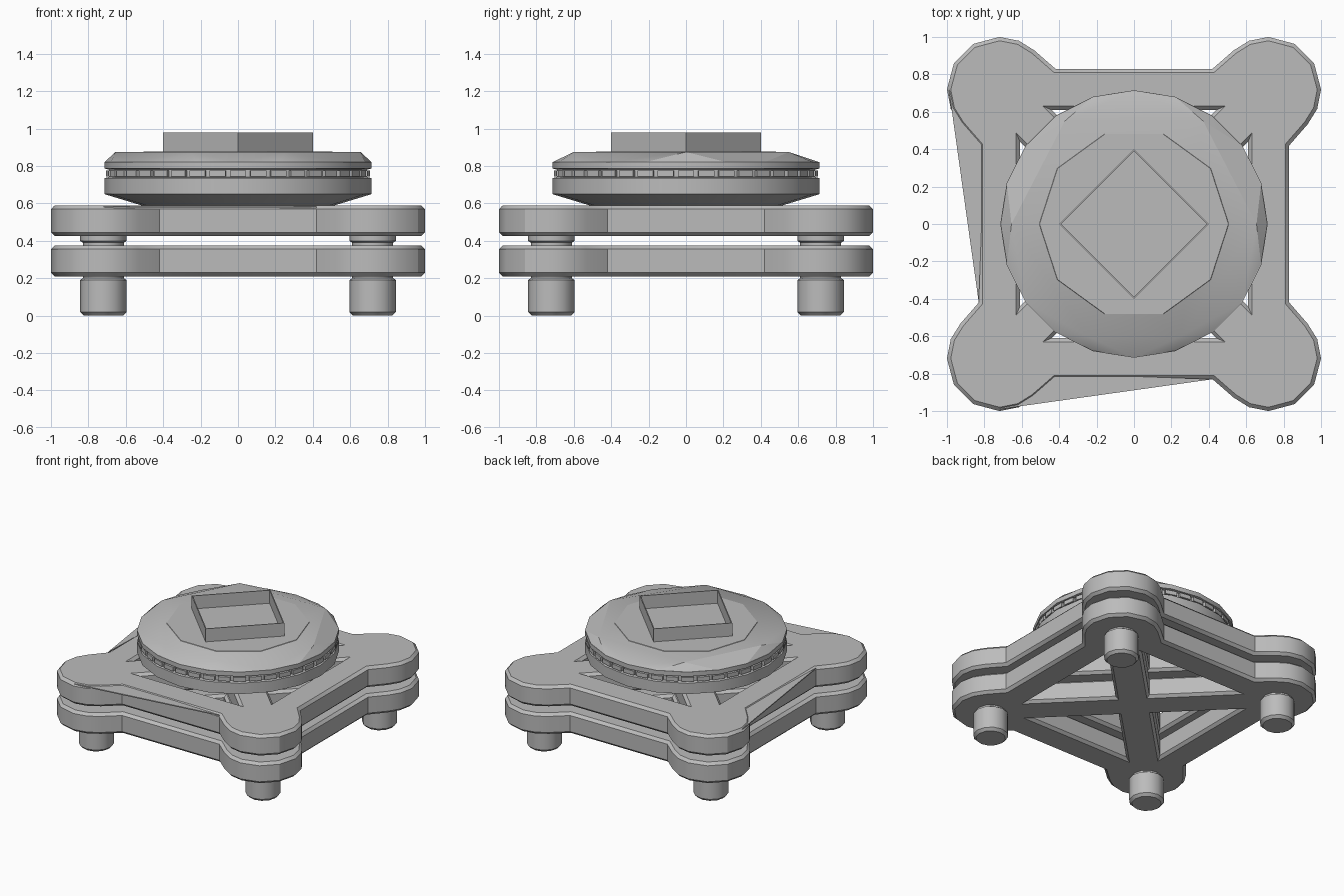
import bpy, bmesh, math
from mathutils import Vector

if "Cube" in bpy.data.objects:
    bpy.data.objects.remove(bpy.data.objects["Cube"], do_unlink=True)

grey = bpy.data.materials.new("plain grey")
grey.use_nodes = True
grey.diffuse_color = (0.5, 0.5, 0.5, 1)
grey.node_tree.nodes["Principled BSDF"].inputs["Base Color"].default_value = (0.5, 0.5, 0.5, 1)


def finish(obj, angle=30):
    bpy.ops.object.select_all(action='DESELECT')
    obj.select_set(True)
    bpy.context.view_layer.objects.active = obj
    obj.data.materials.clear()
    obj.data.materials.append(grey)
    bpy.ops.object.shade_smooth_by_angle(angle=math.radians(angle))
    return obj


def from_bmesh(name, bm, angle=30):
    bmesh.ops.recalc_face_normals(bm, faces=bm.faces)
    mesh = bpy.data.meshes.new(name)
    bm.to_mesh(mesh)
    bm.free()
    obj = bpy.data.objects.new(name, mesh)
    bpy.context.collection.objects.link(obj)
    return finish(obj, angle)


def ring(radius, z, sides, centre=(0, 0)):
    return [Vector((centre[0] + radius * math.cos(a), centre[1] + radius * math.sin(a), z))
            for a in (math.tau * i / sides for i in range(sides))]


def lathe(name, profile, sides, centre=(0, 0), angle=30):
    """Closed turned solid from (radius, height) pairs."""
    bm = bmesh.new()
    loops = [[bm.verts.new(p) for p in ring(r, z, sides, centre)] for r, z in profile]
    for low, high in zip(loops, loops[1:]):
        for i in range(sides):
            j = (i + 1) % sides
            bm.faces.new((low[i], low[j], high[j], high[i]))
    bm.faces.new(loops[0])
    bm.faces.new(loops[-1])
    return from_bmesh(name, bm, angle)


def turn(point, quarter):
    return Vector((*point, 0)).to_3d() @ rotation(quarter)


def rotation(quarter):
    from mathutils import Matrix
    return Matrix.Rotation(-quarter * math.pi / 2, 3, 'Z')


LUG = 0.72          # corner lug centre
LUG_RADIUS = 0.28


# Plates: a frame with round corner lugs and a diagonal cross
def plate(name, low, high):
    corner = [(0.83, 0.42)]
    for degrees in (-42, -22, 0, 30, 60, 90, 112, 132):
        a = math.radians(degrees)
        corner.append((LUG + LUG_RADIUS * math.cos(a), LUG + LUG_RADIUS * math.sin(a)))
    corner.append((0.42, 0.83))
    outline = [turn(p, q) for q in range(4) for p in corner]
    window = [(0.61, -0.44), (0.61, 0.44), (0.17, 0)]
    loops = [outline] + [[turn(p, q) for p in window] for q in range(4)]

    curve = bpy.data.curves.new(name, 'CURVE')
    curve.dimensions = '2D'
    curve.fill_mode = 'BOTH'
    bevel = 0.02
    curve.bevel_depth, curve.bevel_resolution = bevel, 0
    curve.offset = -bevel
    curve.extrude = (high - low) / 2 - bevel
    for points in loops:
        spline = curve.splines.new('POLY')
        spline.points.add(len(points) - 1)
        for target, p in zip(spline.points, points):
            target.co = (p.x, p.y, 0, 1)
        spline.use_cyclic_u = True
    obj = bpy.data.objects.new(name, curve)
    obj.location.z = (low + high) / 2
    bpy.context.collection.objects.link(obj)
    bpy.ops.object.select_all(action='DESELECT')
    obj.select_set(True)
    bpy.context.view_layer.objects.active = obj
    bpy.ops.object.convert(target='MESH')
    finish(bpy.context.object)


plate("lower_plate", 0.21, 0.375)
plate("upper_plate", 0.425, 0.59)

# Thin webs closing two of the edge recesses on the upper plate
for name, points in (("left_web", [(-0.99, 0.72), (-0.83, -0.42), (-0.80, 0.42)]),
                     ("front_web", [(-0.72, -0.99), (0.42, -0.83), (-0.42, -0.80)])):
    bm = bmesh.new()
    layers = [[bm.verts.new((x, y, z)) for x, y in points] for z in (0.576, 0.584)]
    for layer in layers:
        bm.faces.new(layer)
    for i in range(3):
        j = (i + 1) % 3
        bm.faces.new((layers[0][i], layers[0][j], layers[1][j], layers[1][i]))
    from_bmesh(name, bm)

# Feet run up through both plates
for side, x in (("right", -LUG), ("left", LUG)):
    for end, y in (("front", -LUG), ("back", LUG)):
        lathe(f"{end}_{side}_foot",
              [(0.105, 0), (0.125, 0.02), (0.125, 0.19), (0.11, 0.2), (0.11, 0.39),
               (0.125, 0.4), (0.125, 0.44)], 12, (x, y), 35)

# Turntable: lower drum, slotted groove, upper rim
lathe("turntable_drum", [(0.5, 0.585), (0.55, 0.6), (0.715, 0.65), (0.715, 0.735),
                         (0.695, 0.74)], 20)
lathe("turntable_groove", [(0.69, 0.73), (0.69, 0.79)], 20)
lathe("turntable_rim", [(0.695, 0.782), (0.715, 0.787), (0.715, 0.822)], 20)

# Small blocks set around the groove
bm = bmesh.new()
count = 40
for i in range(count):
    half = math.pi / count * 0.78
    corners = [(r * math.cos(a), r * math.sin(a)) for r, a in
               ((0.67, math.tau * i / count - half), (0.708, math.tau * i / count - half),
                (0.708, math.tau * i / count + half), (0.67, math.tau * i / count + half))]
    layers = [[bm.verts.new((x, y, z)) for x, y in corners] for z in (0.745, 0.777)]
    for layer in layers:
        bm.faces.new(layer)
    for k in range(4):
        n = (k + 1) % 4
        bm.faces.new((layers[0][k], layers[0][n], layers[1][n], layers[1][k]))
from_bmesh("groove_blocks", bm)

# Faceted cap tapering to an uneven flat top
bm = bmesh.new()
top = [(0.37, 0.55), (0.655, 0), (0.25, -0.6)]
for p in ring(0.715, 0.82, 20):
    bm.verts.new(p)
for x, y in top:
    for sign in (-1, 1):
        bm.verts.new((sign * x, y, 0.875))
bmesh.ops.convex_hull(bm, input=bm.verts)
bmesh.ops.dissolve_limit(bm, angle_limit=0.02, verts=bm.verts, edges=bm.edges)
from_bmesh("turntable_cap", bm, 20)

# Shallow raised seat under the collar
lathe("collar_seat", [(0.51, 0.87), (0.505, 0.878)], 10)

# Open square collar, set cornerwise
bm = bmesh.new()
loops = [[bm.verts.new(p) for p in ring(r, z, 4)]
         for r, z in ((0.4, 0.87), (0.4, 0.98), (0.39, 0.98), (0.39, 0.87))]
for a, b in zip(loops, loops[1:] + loops[:1]):
    for i in range(4):
        j = (i + 1) % 4
        bm.faces.new((a[i], a[j], b[j], b[i]))
from_bmesh("square_collar", bm)
